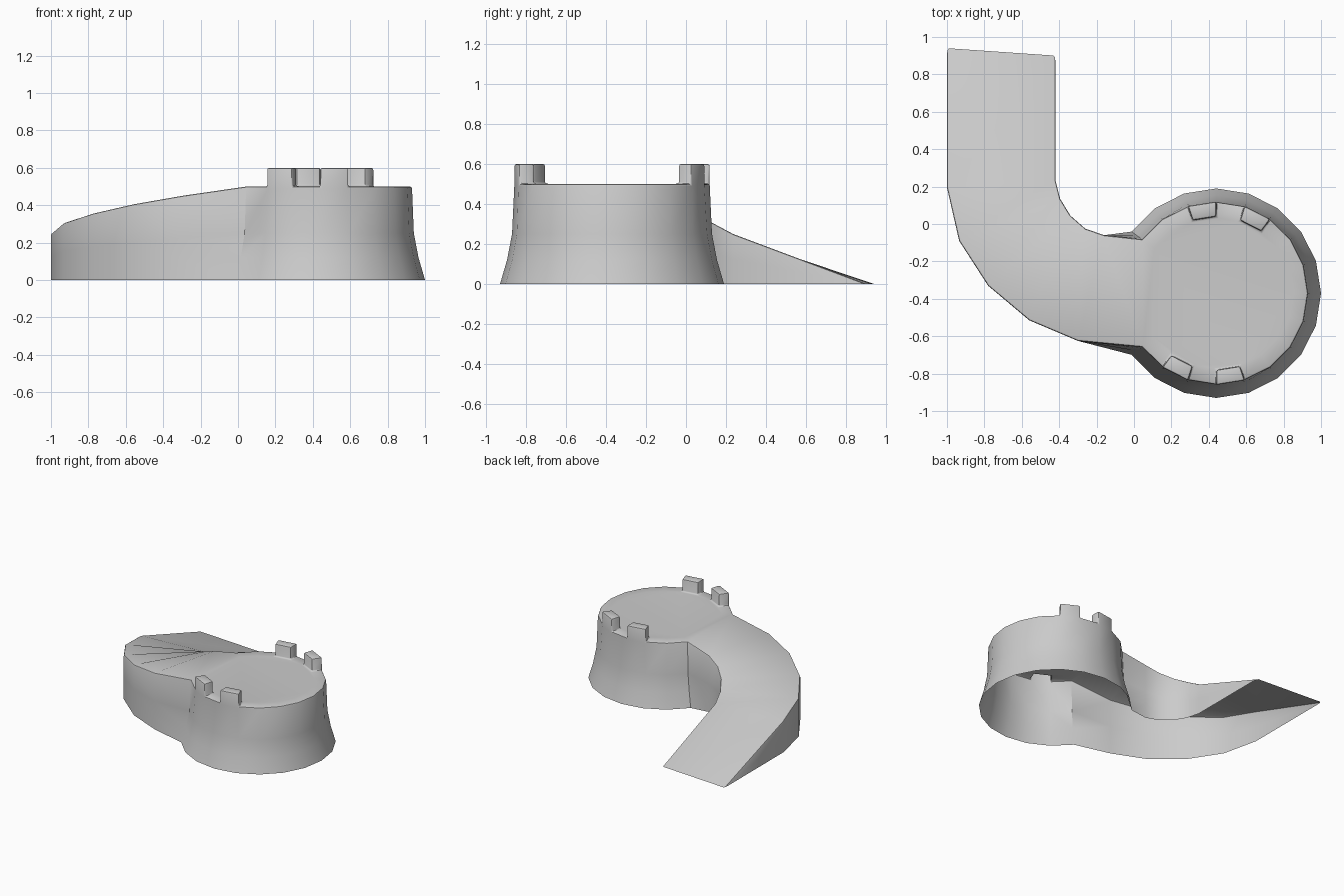
import bpy, bmesh, math

if "Cube" in bpy.data.objects:
    bpy.data.objects.remove(bpy.data.objects["Cube"])

CX, CY = 0.44, -0.37
STEP = 18                                  # 20-sided drum
PROFILE = [(0.56, 0), (0.525, 0.12), (0.50, 0.25), (0.49, 0.5)]
INNER_R, BLOCK_TOP = 0.41, 0.6
BLOCK_ANGLES = (54, 90, 234 - 360, 270 - 360)

# ramp stations: outer xy, inner xy, height (last one touches the ground)
RAMP = [((-0.30, -0.625), (-0.16, -0.06), 0.45),
        ((-0.56, -0.515), (-0.26, -0.025), 0.405),
        ((-0.78, -0.33), (-0.34, 0.045), 0.355),
        ((-0.935, -0.09), (-0.395, 0.135), 0.305),
        ((-1.0, 0.195), (-0.42, 0.235), 0.25)]
TIP = ((-1.0, 0.94), (-0.42, 0.90))

bm = bmesh.new()


def polar(r, deg, z):
    a = math.radians(deg)
    return bm.verts.new((CX + r * math.cos(a), CY + r * math.sin(a), z))


def strip(a, b):
    for i in range(len(a) - 1):
        bm.faces.new((a[i], b[i], b[i + 1], a[i + 1]))


# drum wall with flared foot, open where the ramp joins
angles = list(range(-144, 145, STEP))
cols = [[polar(r, d, z) for r, z in PROFILE] for d in angles]
inner = [polar(INNER_R, d, 0.5) for d in angles]
for a, b in zip(cols, cols[1:]):
    strip(a, b)

# floor rim, with hollow battlement blocks rising from four cells
for i, d in enumerate(angles[:-1]):
    low = (cols[i][-1], cols[i + 1][-1], inner[i + 1], inner[i])
    if d in BLOCK_ANGLES:
        top = [bm.verts.new((v.co.x, v.co.y, BLOCK_TOP)) for v in low]
        for k in range(4):
            n = (k + 1) % 4
            bm.faces.new((low[k], low[n], top[n], top[k]))
        bm.faces.new(top)
    else:
        bm.faces.new(low)
bm.faces.new(inner + [cols[-1][-1], cols[0][-1]])

# curved ramp: side walls and sloping deck
FRACTIONS = (0, 0.25, 0.5, 1)
out_prev, in_prev = cols[0], cols[-1]
for o, n, h in RAMP:
    out_col = [bm.verts.new((*o, h * f)) for f in FRACTIONS]
    in_col = [bm.verts.new((*n, h * f)) for f in FRACTIONS]
    strip(out_prev, out_col)
    strip(in_prev, in_col)
    bm.faces.new((out_prev[-1], out_col[-1], in_col[-1], in_prev[-1]))
    out_prev, in_prev = out_col, in_col
t_out, t_in = [bm.verts.new((*p, 0)) for p in TIP]
bm.faces.new(out_prev + [t_out])
bm.faces.new(in_prev + [t_in])
bm.faces.new((out_prev[-1], t_out, t_in, in_prev[-1]))

bmesh.ops.recalc_face_normals(bm, faces=bm.faces[:])
deck = max(bm.faces, key=lambda f: len(f.verts))
deck.normal_update()
if deck.normal.z < 0:
    bmesh.ops.reverse_faces(bm, faces=bm.faces[:])
bm.normal_update()


# soften the hard edges, leaving the drum/ramp joint crisp
def hard(e):
    joint = all(-0.03 < v.co.x < 0.05 for v in e.verts)
    return len(e.link_faces) == 2 and not joint and e.calc_face_angle() > math.radians(40)


bmesh.ops.bevel(bm, geom=[e for e in bm.edges if hard(e)], offset=0.011,
                offset_type='OFFSET', segments=2, profile=0.5,
                affect='EDGES', clamp_overlap=False)

mesh = bpy.data.meshes.new("round_platform_with_ramp")
bm.to_mesh(mesh)
bm.free()
obj = bpy.data.objects.new("round_platform_with_ramp", mesh)
bpy.context.collection.objects.link(obj)
bpy.context.view_layer.objects.active = obj
obj.select_set(True)
bpy.ops.object.shade_smooth_by_angle(angle=math.radians(35))
